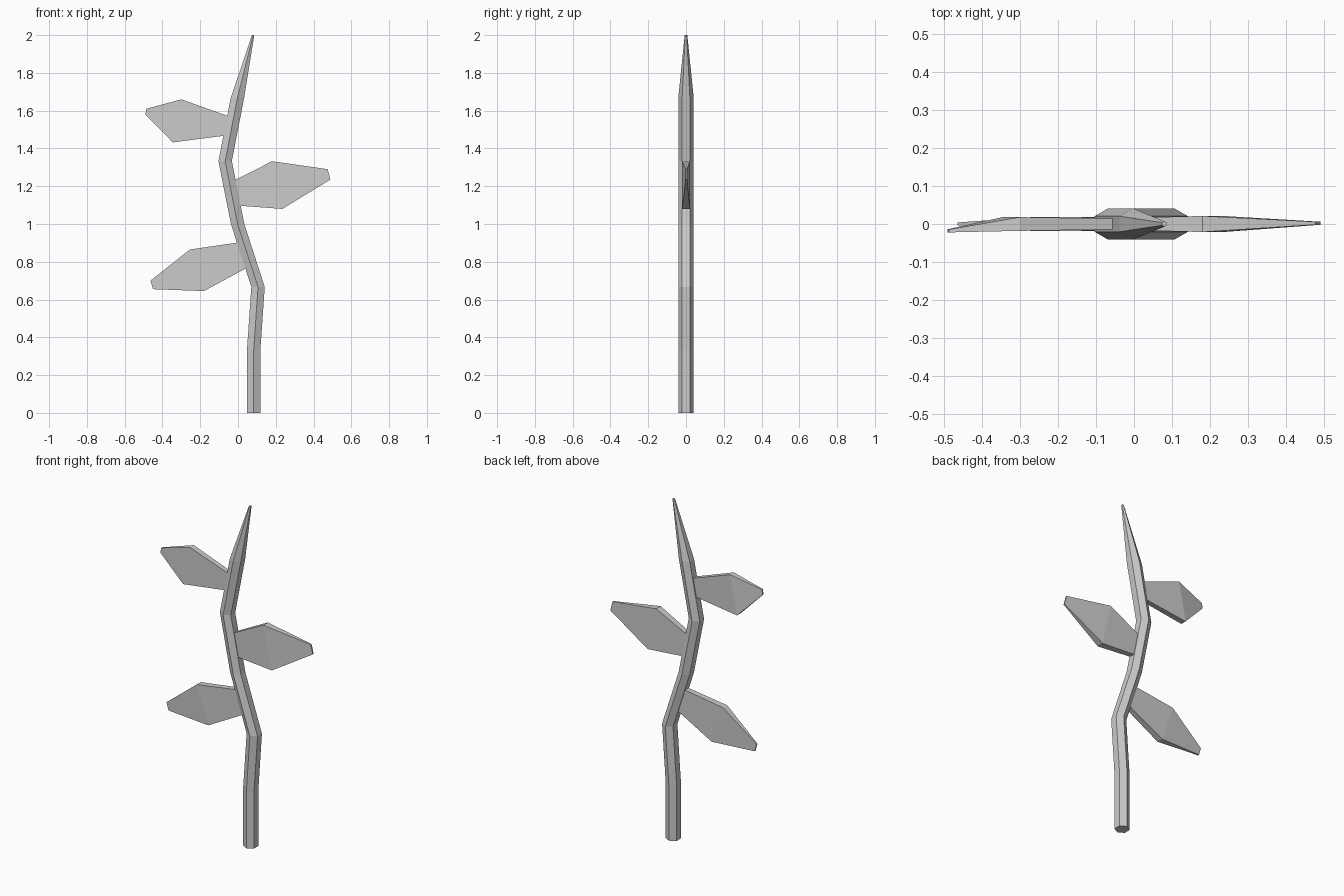
import bpy, bmesh
from math import sin, cos, pi

if "Cube" in bpy.data.objects:
    bpy.data.objects.remove(bpy.data.objects["Cube"])


def loft(name, rings):
    """Skin a list of equal-length point rings and cap both ends."""
    bm = bmesh.new()
    loops = [[bm.verts.new(p) for p in ring] for ring in rings]
    n = len(loops[0])
    for a, b in zip(loops, loops[1:]):
        for i in range(n):
            j = (i + 1) % n
            bm.faces.new((a[i], a[j], b[j], b[i]))
    bm.faces.new(loops[0][::-1])
    bm.faces.new(loops[-1])
    bmesh.ops.recalc_face_normals(bm, faces=bm.faces)
    mesh = bpy.data.meshes.new(name)
    bm.to_mesh(mesh)
    bm.free()
    obj = bpy.data.objects.new(name, mesh)
    bpy.context.collection.objects.link(obj)
    return obj


def leaf(name, sections):
    """Each section: upper (x, z), lower (x, z), middle y, half thickness."""
    rings = []
    for (ux, uz), (lx, lz), y, h in sections:
        rings.append([(ux, y - h, uz), (ux, y + h, uz),
                      (lx, y + h, lz), (lx, y - h, lz)])
    return loft(name, rings)


# Zigzag six-sided stem tapering to a tip: x, z, radius
stem_path = [(0.083, 0, 0.041), (0.083, 0.333, 0.041), (0.106, 0.667, 0.041),
             (-0.002, 1.0, 0.041), (-0.068, 1.333, 0.041),
             (-0.003, 1.667, 0.041), (0.08, 2.0, 0.007)]
loft("stem", [[(x + r * cos(pi / 2 + k * pi / 3), r * sin(pi / 2 + k * pi / 3), z)
               for k in range(6)] for x, z, r in stem_path])

# Thick leaves: root, widest section, tip
leaf("lower_leaf", [((0.02, 0.905), (0.06, 0.775), 0, 0.016),
                    ((-0.255, 0.865), (-0.18, 0.645), 0, 0.019),
                    ((-0.463, 0.70), (-0.45, 0.655), 0, 0.004)])
leaf("middle_leaf", [((-0.03, 1.225), (-0.01, 1.098), 0, 0.016),
                     ((0.18, 1.332), (0.235, 1.08), 0, 0.021),
                     ((0.475, 1.29), (0.489, 1.235), 0.002, 0.004)])
leaf("upper_leaf", [((-0.035, 1.565), (-0.035, 1.472), 0, 0.014),
                    ((-0.30, 1.66), (-0.345, 1.432), 0, 0.018),
                    ((-0.485, 1.61), (-0.49, 1.58), -0.018, 0.004)])
